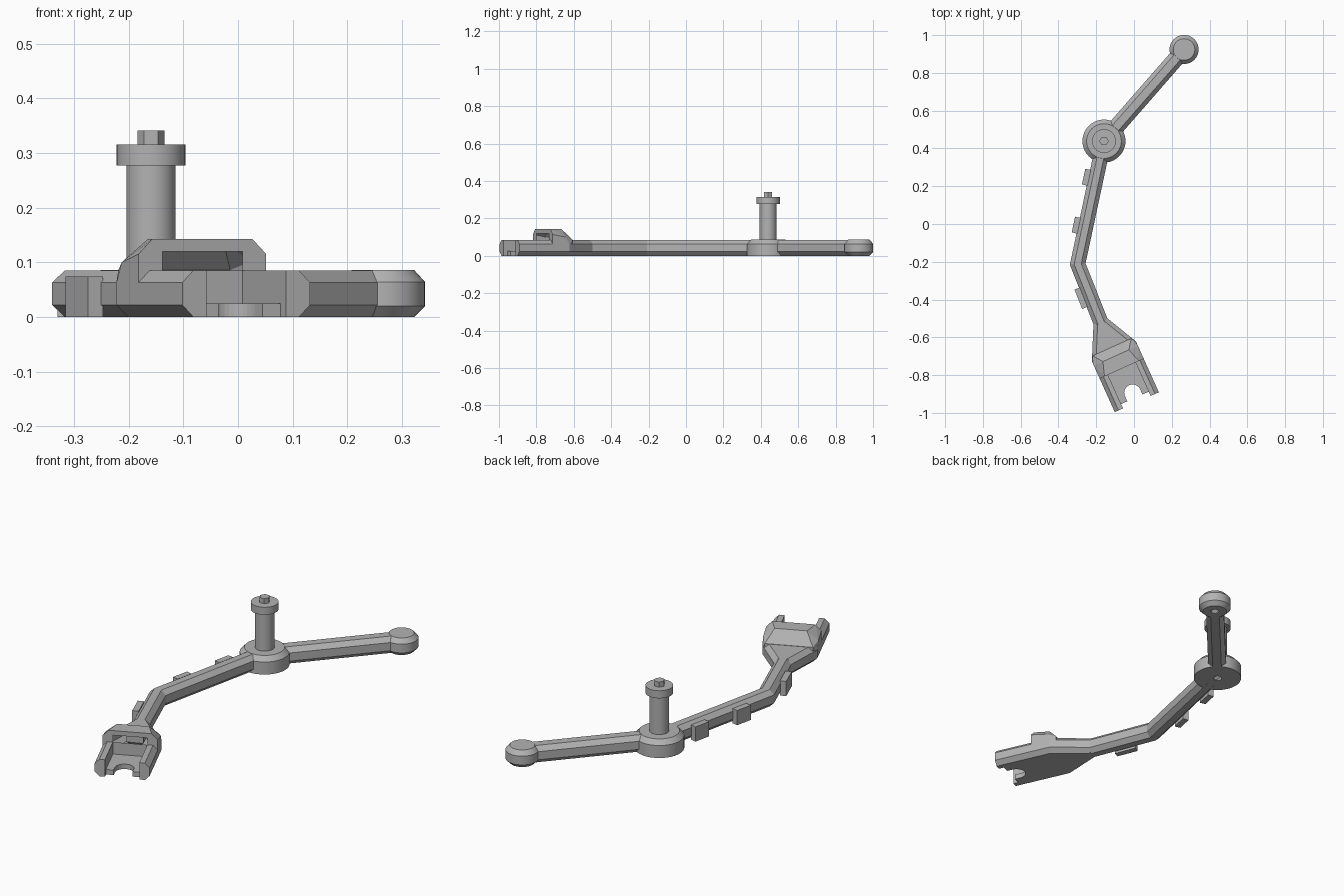
import bpy, bmesh, math
from mathutils import Vector, Matrix

if "Cube" in bpy.data.objects:
    bpy.data.objects.remove(bpy.data.objects["Cube"], do_unlink=True)

grey = bpy.data.materials.new("plain_grey")
grey.use_nodes = True
grey.diffuse_color = (0.45, 0.45, 0.45, 1)
grey.node_tree.nodes["Principled BSDF"].inputs["Base Color"].default_value = (0.45, 0.45, 0.45, 1)

TOP, CHAMFER = 0.085, 0.022
HUB, BEND, NECK = Vector((-0.159, 0.439)), Vector((-0.298, -0.212)), Vector((-0.174, -0.524))
PIVOT = Vector((0.265, 0.924))


def finish(name, bm):
    bmesh.ops.recalc_face_normals(bm, faces=bm.faces)
    mesh = bpy.data.meshes.new(name)
    bm.to_mesh(mesh)
    bm.free()
    mesh.materials.append(grey)
    obj = bpy.data.objects.new(name, mesh)
    bpy.context.collection.objects.link(obj)
    return obj


def loft(name, rings):
    """Skin a stack of closed rings and cap both ends."""
    bm = bmesh.new()
    loops = [[bm.verts.new(p) for p in ring] for ring in rings]
    n = len(loops[0])
    for a, b in zip(loops, loops[1:]):
        for i in range(n):
            j = (i + 1) % n
            bm.faces.new((a[i], a[j], b[j], b[i]))
    bm.faces.new(loops[0][::-1])
    bm.faces.new(loops[-1])
    return finish(name, bm)


def turned(name, centre, profile, sides=40):
    angles = [2 * math.pi * i / sides for i in range(sides)]
    return loft(name, [[(centre.x + r * math.cos(a), centre.y + r * math.sin(a), z)
                        for a in angles] for r, z in profile])


def inset(points, amount):
    """Mitred inward offset of a counter-clockwise outline."""
    result = []
    for i, p in enumerate(points):
        e1 = (p - points[i - 1]).normalized()
        e2 = (points[(i + 1) % len(points)] - p).normalized()
        n1, n2 = Vector((-e1.y, e1.x)), Vector((-e2.y, e2.x))
        result.append(p + (n1 + n2) * amount / (1 + n1.dot(n2)))
    return result


def chamfered_slab(name, outline):
    layers = [(0, CHAMFER), (CHAMFER, 0), (TOP - CHAMFER, 0), (TOP, CHAMFER)]
    return loft(name, [[(p.x, p.y, z) for p in inset(outline, k)] for z, k in layers])


def strip(path, half):
    """Counter-clockwise outline of a constant-width bar along a path."""
    left, right = [], []
    for i, p in enumerate(path):
        dirs = [(b - a).normalized() for a, b in zip(path, path[1:])][max(i - 1, 0):i + 1]
        normals = [Vector((-d.y, d.x)) for d in dirs]
        total = sum(normals, Vector((0, 0)))
        side = total * half * len(normals) / total.length_squared
        left.append(p + side)
        right.append(p - side)
    return right + left[::-1]


def frame(origin, direction):
    d = direction.normalized()
    m = Matrix.Rotation(math.atan2(d.y, d.x), 4, "Z")
    m.translation = (origin.x, origin.y, 0)
    return m


def box(name, matrix, low, high):
    bm = bmesh.new()
    bmesh.ops.create_cube(bm, size=1)
    for v in bm.verts:
        v.co = matrix @ Vector([lo + (c + 0.5) * (hi - lo) for c, lo, hi in zip(v.co, low, high)])
    return finish(name, bm)


def combine(obj, tool, operation):
    mod = obj.modifiers.new("combine", "BOOLEAN")
    mod.operation, mod.solver, mod.object = operation, "EXACT", tool
    tool.hide_render = True
    bpy.context.view_layer.objects.active = obj
    bpy.ops.object.modifier_apply(modifier=mod.name)
    bpy.data.objects.remove(tool, do_unlink=True)


# Arms
lower_dir = (NECK - BEND).normalized()
chamfered_slab("upper_arm", strip([HUB, PIVOT], 0.043))
chamfered_slab("lower_arm", strip([HUB, BEND, NECK + lower_dir * 0.12], 0.04))

# Hub and pivot with blind holes underneath
hub = turned("hub", HUB, [(0.114, 0), (0.114, 0.063), (0.092, TOP + 0.001)])
pivot = turned("pivot_end", PIVOT, [(0.057, 0), (0.077, 0.02), (0.077, 0.064), (0.057, TOP + 0.001)])
hole_spots = [(hub, HUB), (hub, HUB + (BEND - HUB).normalized() * 0.075), (pivot, PIVOT)]
for obj, spot in hole_spots:
    combine(obj, turned("hole_cutter", spot, [(0.02, -0.02), (0.02, 0.03)], 20), "DIFFERENCE")

# Upright post
post = turned("post", HUB, [(0.045, 0.07), (0.045, 0.28)])
collar = turned("post_collar", HUB, [(0.063, 0.277), (0.063, 0.315)])
turned("post_pin", HUB, [(0.025, 0.31), (0.025, 0.341)], 6)

# Cable clips along the outer side of the lower arm
for i, (a, b, t, length) in enumerate([(HUB, BEND, 0.31, 0.085), (HUB, BEND, 0.70, 0.085),
                                       (BEND, NECK, 0.52, 0.11)]):
    m = frame(a.lerp(b, t), b - a)
    box(f"cable_clip_{i + 1}", m, (-length / 2, -0.066, 0), (length / 2, -0.036, 0.074))

# Forked bracket: local x runs out along the fork, local y across it
fork = frame(NECK, Vector((0.41, -0.91)))
half_outline = [(-0.02, 0.035), (0.165, 0.128), (0.6, 0.128)]
outline = [(u, -v) for u, v in half_outline] + [(u, v) for u, v in half_outline[::-1]]
bracket = chamfered_slab("fork_bracket", [(fork @ Vector((u, v, 0))).xy for u, v in outline])

# Raised hood with a ramp at its back and chamfered sides
hood_points = [(0.14, 0.112, 0.06), (0.165, 0.128, 0.06), (0.265, 0.128, 0.06), (0.14, 0.112, 0.086),
               (0.19, 0.128, 0.1), (0.265, 0.128, 0.115), (0.19, 0.075, 0.143), (0.265, 0.1, 0.143)]
bm = bmesh.new()
for u, v, z in hood_points:
    for side in (-1, 1):
        bm.verts.new(fork @ Vector((u, v * side, z)))
bmesh.ops.convex_hull(bm, input=bm.verts)
bmesh.ops.dissolve_limit(bm, angle_limit=0.02, verts=bm.verts, edges=bm.edges)
combine(bracket, finish("hood", bm), "UNION")

# Slot, pocket, squared tips and rounded mouth
cuts = [((0.265, -0.08, 0.025), (0.7, 0.08, 0.2)),
        ((0.21, -0.08, 0.085), (0.3, 0.08, 0.12)),
        ((0.46, -0.3, -0.1), (0.8, 0.3, 0.2)),
        ((0.435, -0.08, -0.1), (0.7, 0.08, 0.2)),
        ((0.405, -0.044, -0.1), (0.7, 0.044, 0.1))]
for low, high in cuts:
    combine(bracket, box("slot_cutter", fork, low, high), "DIFFERENCE")
mouth = (fork @ Vector((0.405, 0, 0))).xy
combine(bracket, turned("mouth_cutter", mouth, [(0.0441, -0.05), (0.0441, 0.06)], 32), "DIFFERENCE")

# Smooth the turned parts, keeping edges sharp
bpy.ops.object.select_all(action="DESELECT")
for obj in (hub, pivot, post, collar):
    obj.select_set(True)
bpy.context.view_layer.objects.active = hub
bpy.ops.object.shade_smooth_by_angle(angle=math.radians(30))
